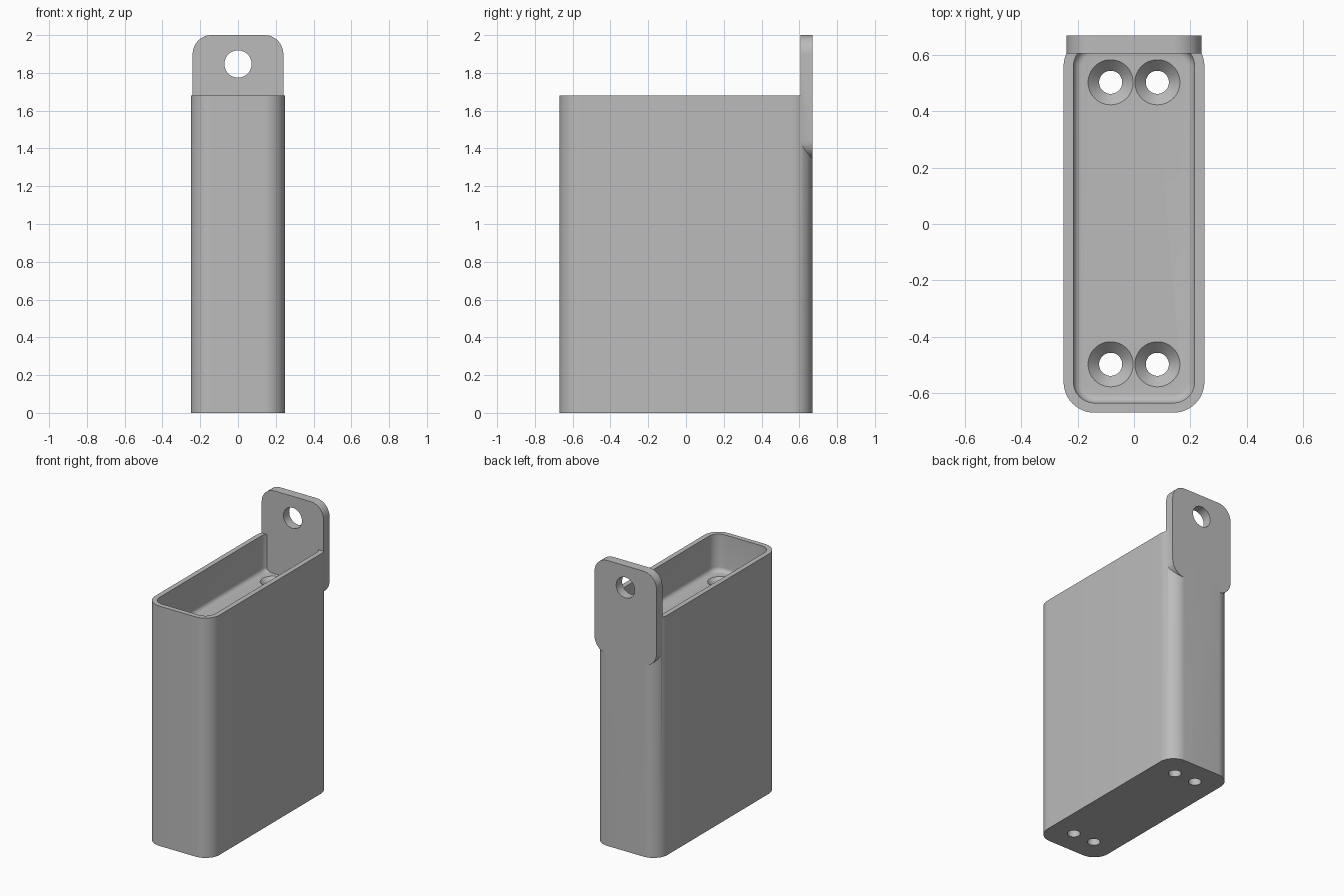
import bpy, bmesh, math
from mathutils import Matrix, Vector

cube = bpy.data.objects.get("Cube")
if cube:
    bpy.data.objects.remove(cube, do_unlink=True)

grey = bpy.data.materials.new("plain grey")
grey.use_nodes = True
colour = (0.5, 0.5, 0.5, 1)
grey.diffuse_color = colour
grey.node_tree.nodes["Principled BSDF"].inputs["Base Color"].default_value = colour


def rounded_ring(half_x, half_y, radius, z, steps=12):
    """Outline of a rounded rectangle; a circle when all sizes agree."""
    ring = []
    for quarter, (sx, sy) in enumerate([(1, 1), (-1, 1), (-1, -1), (1, -1)]):
        for i in range(steps + 1):
            a = (quarter + i / steps) * math.pi / 2
            ring.append((sx * (half_x - radius) + radius * math.cos(a),
                         sy * (half_y - radius) + radius * math.sin(a), z))
    return ring


def loft(name, rings, place=Matrix()):
    """Closed solid through a stack of matching rings."""
    bm = bmesh.new()
    rows = [[bm.verts.new(place @ Vector(p)) for p in ring] for ring in rings]
    count = len(rows[0])
    for low, high in zip(rows, rows[1:]):
        for i in range(count):
            j = (i + 1) % count
            bm.faces.new((low[i], low[j], high[j], high[i]))
    bm.faces.new(rows[0][::-1])
    bm.faces.new(rows[-1])
    bmesh.ops.remove_doubles(bm, verts=bm.verts, dist=1e-5)
    bmesh.ops.recalc_face_normals(bm, faces=bm.faces)
    mesh = bpy.data.meshes.new(name)
    bm.to_mesh(mesh)
    bm.free()
    mesh.materials.append(grey)
    obj = bpy.data.objects.new(name, mesh)
    bpy.context.collection.objects.link(obj)
    return obj


def combine(target, tool, operation):
    """Apply a boolean and remove the tool."""
    bpy.context.view_layer.objects.active = target
    mod = target.modifiers.new(operation, 'BOOLEAN')
    mod.operation, mod.solver, mod.object = operation, 'EXACT', tool
    bpy.ops.object.modifier_apply(modifier=mod.name)
    bpy.data.objects.remove(tool, do_unlink=True)


RIM, FLOOR = 1.68, 1.42

# Tall body with rounded upright edges
body = loft("holder_body", [rounded_ring(0.25, 0.67, 0.11, z) for z in (0, RIM)])

# Shallow pocket in the top with a filleted floor
fillet = 0.03
pocket = []
for i in range(7):
    a = i / 6 * math.pi / 2
    inset = fillet * (1 - math.sin(a))
    pocket.append(rounded_ring(0.215 - inset, 0.635 - inset, 0.075 - inset,
                               FLOOR + fillet * (1 - math.cos(a))))
pocket.append(rounded_ring(0.215, 0.635, 0.075, RIM + 0.1))
combine(body, loft("pocket_cutter", pocket), 'DIFFERENCE')

# Hanging tab, standing upright and flush with the back
upright = Matrix.Translation((0, 0.67, 1.6725)) @ Matrix.Rotation(math.pi / 2, 4, 'X')
tab = loft("hanging_tab", [rounded_ring(0.24, 0.3275, 0.1, d) for d in (0, 0.065)], upright)
combine(body, tab, 'UNION')

# Round hole through the tab
upright = Matrix.Translation((0, 0.64, 1.847)) @ Matrix.Rotation(math.pi / 2, 4, 'X')
hole = loft("tab_hole_cutter", [rounded_ring(0.072, 0.072, 0.072, d) for d in (-0.1, 0.1)], upright)
combine(body, hole, 'DIFFERENCE')

# Four countersunk screw holes running down through the body
profile = [(0.041, -0.1), (0.041, FLOOR - 0.04), (0.08, FLOOR), (0.08, FLOOR + 0.03)]
for x in (-0.083, 0.083):
    for y in (-0.498, 0.503):
        screw = loft("screw_hole_cutter", [rounded_ring(r, r, r, z) for r, z in profile],
                     Matrix.Translation((x, y, 0)))
        combine(body, screw, 'DIFFERENCE')

# Smooth the curves and keep the edges crisp
bpy.ops.object.select_all(action='DESELECT')
body.select_set(True)
bpy.context.view_layer.objects.active = body
bpy.ops.object.shade_smooth_by_angle(angle=math.radians(30))
